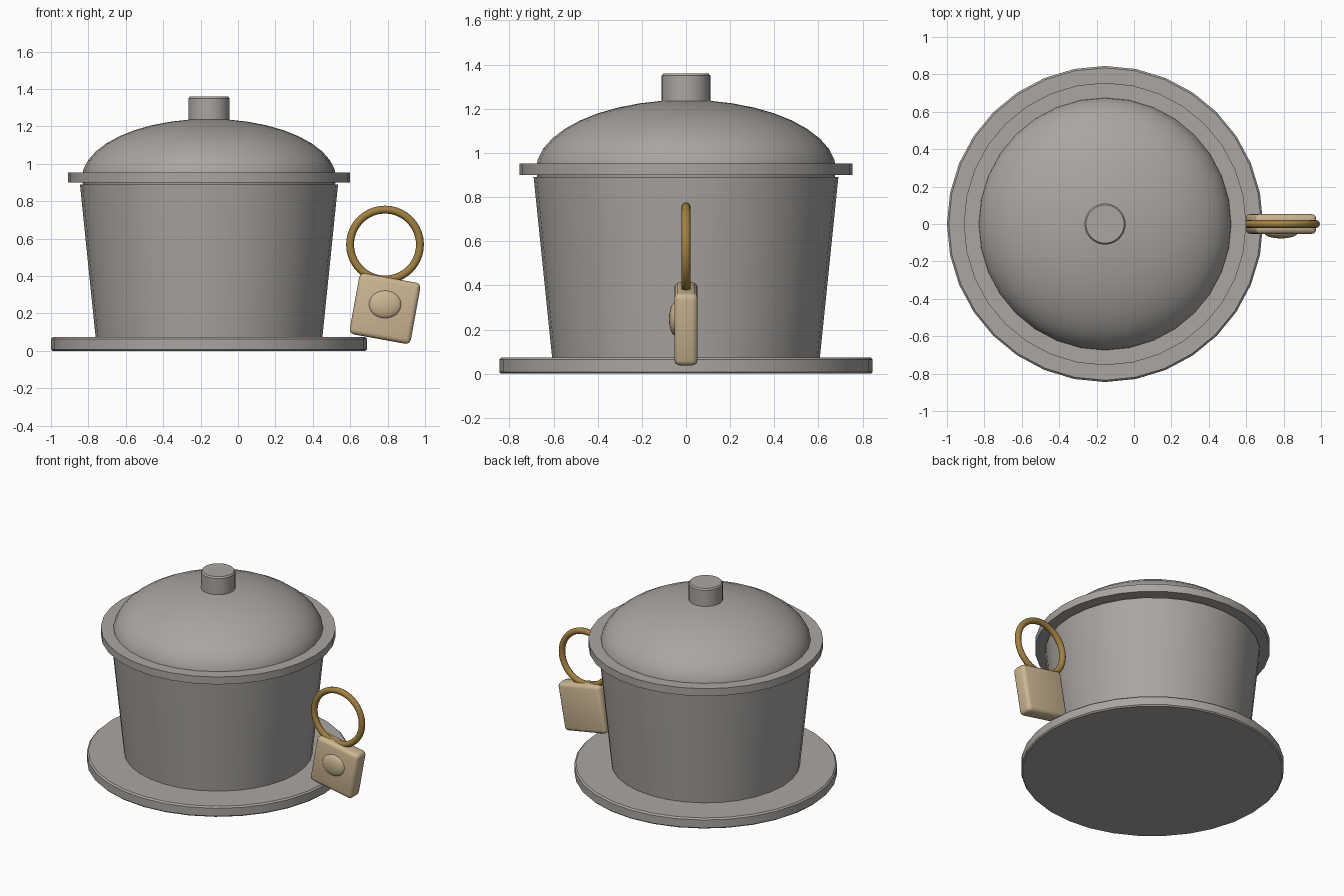
import bpy, math

if "Cube" in bpy.data.objects:
    bpy.data.objects.remove(bpy.data.objects["Cube"])

CX = -0.155   # pot axis
TX = 0.786    # tag axis


def material(name, rgb):
    m = bpy.data.materials.new(name)
    m.diffuse_color = (*rgb, 1)
    m.use_nodes = True
    m.node_tree.nodes["Principled BSDF"].inputs["Base Color"].default_value = m.diffuse_color
    return m


GREY = material("warm_grey", (0.40, 0.38, 0.36))
TAN = material("tan", (0.60, 0.47, 0.29))
BRASS = material("brass", (0.36, 0.22, 0.05))


def finish(name, mat, angle=35):
    ob = bpy.context.object
    ob.name = ob.data.name = name
    ob.data.materials.append(mat)
    bpy.ops.object.shade_smooth_by_angle(angle=math.radians(angle))
    return ob


def lathe(name, profile, mat, n=32):
    """Revolve (radius, z) points about the pot axis; the ends are capped."""
    verts, faces = [], []
    for r, z in profile:
        for i in range(n):
            a = 2 * math.pi * i / n
            verts.append((r * math.cos(a), r * math.sin(a), z))
    for k in range(len(profile) - 1):
        for i in range(n):
            j = (i + 1) % n
            faces.append((k * n + i, k * n + j, (k + 1) * n + j, (k + 1) * n + i))
    faces.append(tuple(reversed(range(n))))
    top = (len(profile) - 1) * n
    faces.append(tuple(range(top, top + n)))
    me = bpy.data.meshes.new(name)
    me.from_pydata(verts, [], faces)
    ob = bpy.data.objects.new(name, me)
    ob.location.x = CX
    bpy.context.collection.objects.link(ob)
    bpy.ops.object.select_all(action='DESELECT')
    ob.select_set(True)
    bpy.context.view_layer.objects.active = ob
    return finish(name, mat)


# Saucer, tapered pot and lid flange
lathe("saucer", [(0.837, 0), (0.845, 0.008), (0.845, 0.064), (0.835, 0.074)], GREY)
lathe("pot", [(0.605, 0.06), (0.69, 0.89)], GREY)
lathe("lid_flange", [(0.755, 0.90), (0.755, 0.953)], GREY)

# Domed lid: squashed half ellipsoid with a short plug into the pot
dome = [(0.67, 0.87), (0.68, 0.92)]
dome += [(0.68 * math.cos(t), 0.92 + 0.32 * math.sin(t))
         for t in (math.pi / 2 * i / 10 for i in range(1, 10))]
dome.append((0.02, 1.24))
lathe("lid_dome", dome, GREY)

# Knob
lathe("lid_knob", [(0.11, 1.2), (0.11, 1.35), (0.102, 1.36)], GREY)

# Hanging ring
bpy.ops.mesh.primitive_torus_add(major_radius=0.187, minor_radius=0.021,
                                 major_segments=40, minor_segments=12,
                                 location=(TX, 0, 0.568),
                                 rotation=(math.pi / 2, 0, 0))
finish("tag_ring", BRASS)

# Tilted tag with rounded edges
bpy.ops.mesh.primitive_cube_add(size=1, location=(TX, 0, 0.226),
                                rotation=(0, 0.18, 0))
tag = bpy.context.object
tag.scale = (0.332, 0.106, 0.332)
bpy.ops.object.transform_apply(location=False, rotation=False, scale=True)
bev = tag.modifiers.new("rounded", 'BEVEL')
bev.width = 0.026
bev.segments = 3
bpy.ops.object.modifier_apply(modifier="rounded")
finish("tag", TAN)

# Oval boss on the tag front
bpy.ops.mesh.primitive_uv_sphere_add(segments=24, ring_count=12, radius=1,
                                     location=(TX, -0.048, 0.248))
bpy.context.object.scale = (0.088, 0.029, 0.075)
finish("tag_boss", TAN)
